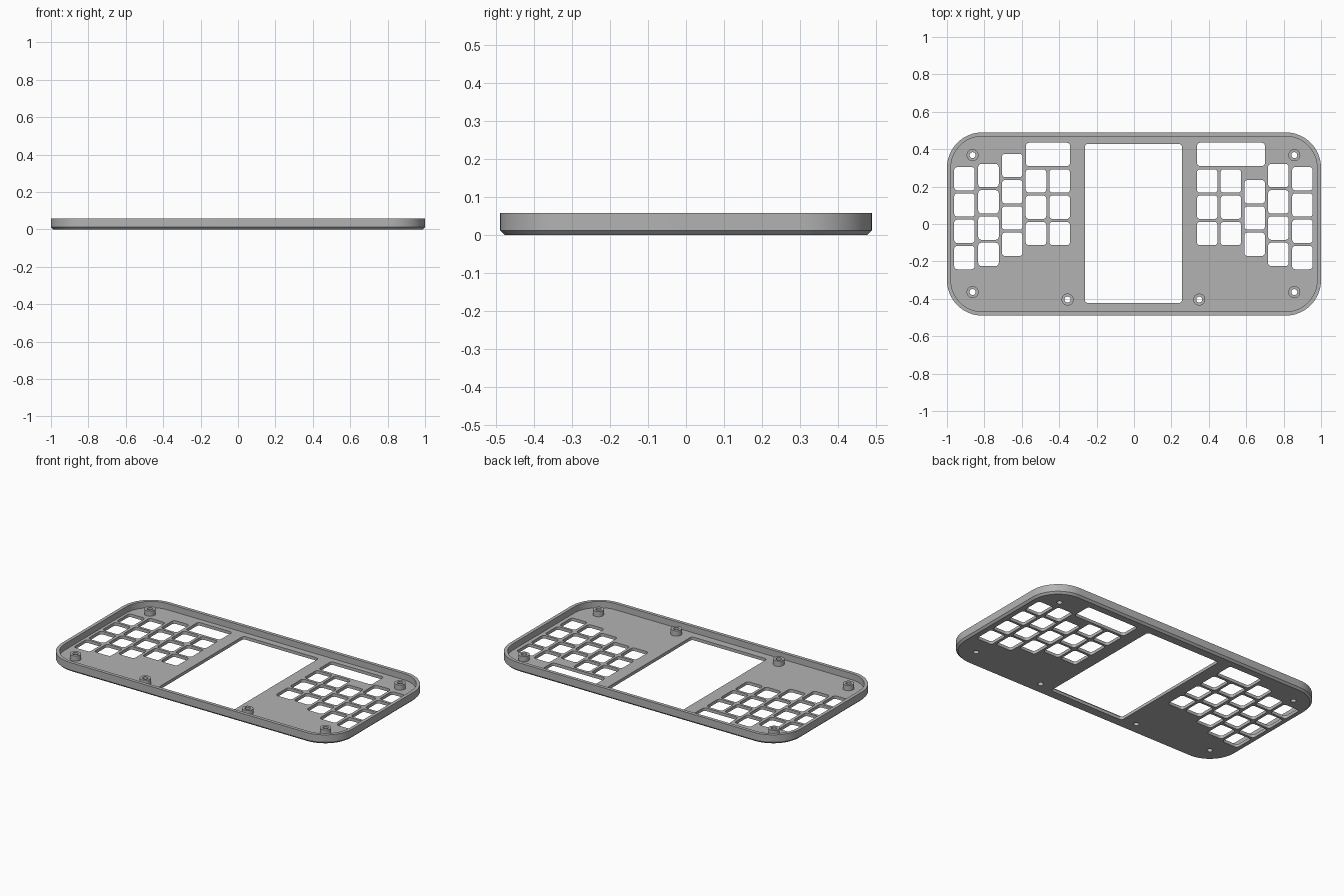
import bpy, bmesh
from math import cos, sin, pi

if "Cube" in bpy.data.objects:
    bpy.data.objects.remove(bpy.data.objects["Cube"], do_unlink=True)

grey = bpy.data.materials.new("light grey plastic")
grey.use_nodes = True
grey.diffuse_color = (0.45, 0.45, 0.45, 1)
grey.node_tree.nodes["Principled BSDF"].inputs["Base Color"].default_value = grey.diffuse_color

HALF_X, HALF_Y, CORNER = 1.0, 0.49, 0.19
HEIGHT, FLOOR, WALL, CHAMFER = 0.058, 0.019, 0.021, 0.012
BOSS_TOP, BOSS_R, HOLE_R = 0.052, 0.032, 0.016
SHIFT = -0.003  # the key layout sits slightly off centre


def rounded_rect(cx, cy, hx, hy, r, steps):
    """Counter-clockwise outline of a rounded rectangle."""
    pts = []
    for q, (sx, sy) in enumerate([(1, 1), (-1, 1), (-1, -1), (1, -1)]):
        for i in range(steps + 1):
            a = (q + i / steps) * pi / 2
            pts.append((cx + sx * (hx - r) + r * cos(a), cy + sy * (hy - r) + r * sin(a)))
    return pts


def circle(cx, cy, r, n=32):
    return [(cx + r * cos(2 * pi * i / n), cy + r * sin(2 * pi * i / n)) for i in range(n)]


def loft(bm, sections, closed=False):
    """Skin a list of (outline, z); cap the ends or join them into a ring."""
    rings = [[bm.verts.new((x, y, z)) for x, y in pts] for pts, z in sections]
    n = len(rings[0])
    pairs = list(zip(rings, rings[1:]))
    if closed:
        pairs.append((rings[-1], rings[0]))
    else:
        bm.faces.new(rings[0][::-1])
        bm.faces.new(rings[-1])
    for lo, hi in pairs:
        for i in range(n):
            j = (i + 1) % n
            bm.faces.new((lo[i], lo[j], hi[j], hi[i]))


def make_object(name, bm):
    bmesh.ops.recalc_face_normals(bm, faces=bm.faces)
    mesh = bpy.data.meshes.new(name)
    bm.to_mesh(mesh)
    bm.free()
    mesh.materials.append(grey)
    obj = bpy.data.objects.new(name, mesh)
    bpy.context.collection.objects.link(obj)
    return obj


def activate(obj):
    bpy.ops.object.select_all(action='DESELECT')
    obj.select_set(True)
    bpy.context.view_layer.objects.active = obj


def outer(inset):
    return rounded_rect(0, 0, HALF_X - inset, HALF_Y - inset, CORNER - inset, 16)


# Tray body with a chamfered lower edge and a shallow pocket
bm = bmesh.new()
loft(bm, [(outer(CHAMFER), 0), (outer(0), CHAMFER), (outer(0), HEIGHT),
          (outer(WALL), HEIGHT), (outer(WALL), FLOOR)])
case = make_object("case_tray", bm)

# Openings: (centre x, centre y, half width, half height)
KEY_X, KEY_Y, PITCH = 0.055, 0.0625, 0.1405
openings = [(SHIFT, 0.003, 0.26, 0.425)]
# columns from the outside in: distance from centre, top row y, rows left, rows right
columns = [(0.9035, 0.242, 4, 4), (0.775, 0.259, 4, 4), (0.648, 0.313, 4, 4),
           (0.521, 0.230, 3, 3), (0.3945, 0.230, 3, 3)]
for side in (-1, 1):
    for dist, top, rows, _ in columns:
        for row in range(rows):
            if side == 1 and dist == 0.648 and row == 0:
                continue  # this place is taken by the wide key
            openings.append((SHIFT + side * dist, top - row * PITCH, KEY_X, KEY_Y))
openings.append((-0.46, 0.372, 0.118, KEY_Y))
openings.append((0.5185, 0.372, 0.1815, KEY_Y))

# Screw positions
screws = [(SHIFT + s * x, y) for s in (-1, 1)
          for x, y in ((0.86, 0.368), (0.86, -0.364), (0.352, -0.404))]

# Cut every opening and screw hole in one go
bm = bmesh.new()
for cx, cy, hx, hy in openings:
    pts = rounded_rect(cx, cy, hx, hy, 0.017, 5)
    loft(bm, [(pts, -0.05), (pts, 0.1)])
for cx, cy in screws:
    pts = circle(cx, cy, HOLE_R)
    loft(bm, [(pts, -0.05), (pts, 0.1)])
cutter = make_object("opening_cutter", bm)
cutter.hide_render = True
mod = case.modifiers.new("openings", 'BOOLEAN')
mod.operation = 'DIFFERENCE'
mod.solver = 'EXACT'
mod.object = cutter
activate(case)
bpy.ops.object.modifier_apply(modifier=mod.name)
bpy.data.objects.remove(cutter, do_unlink=True)

# Hollow screw bosses standing on the floor
bm = bmesh.new()
for cx, cy in screws:
    big, small = circle(cx, cy, BOSS_R), circle(cx, cy, HOLE_R)
    loft(bm, [(big, FLOOR), (big, BOSS_TOP), (small, BOSS_TOP), (small, FLOOR)], closed=True)
bosses = make_object("screw_bosses", bm)

for obj in (case, bosses):
    activate(obj)
    bpy.ops.object.shade_smooth_by_angle(angle=pi / 6)
